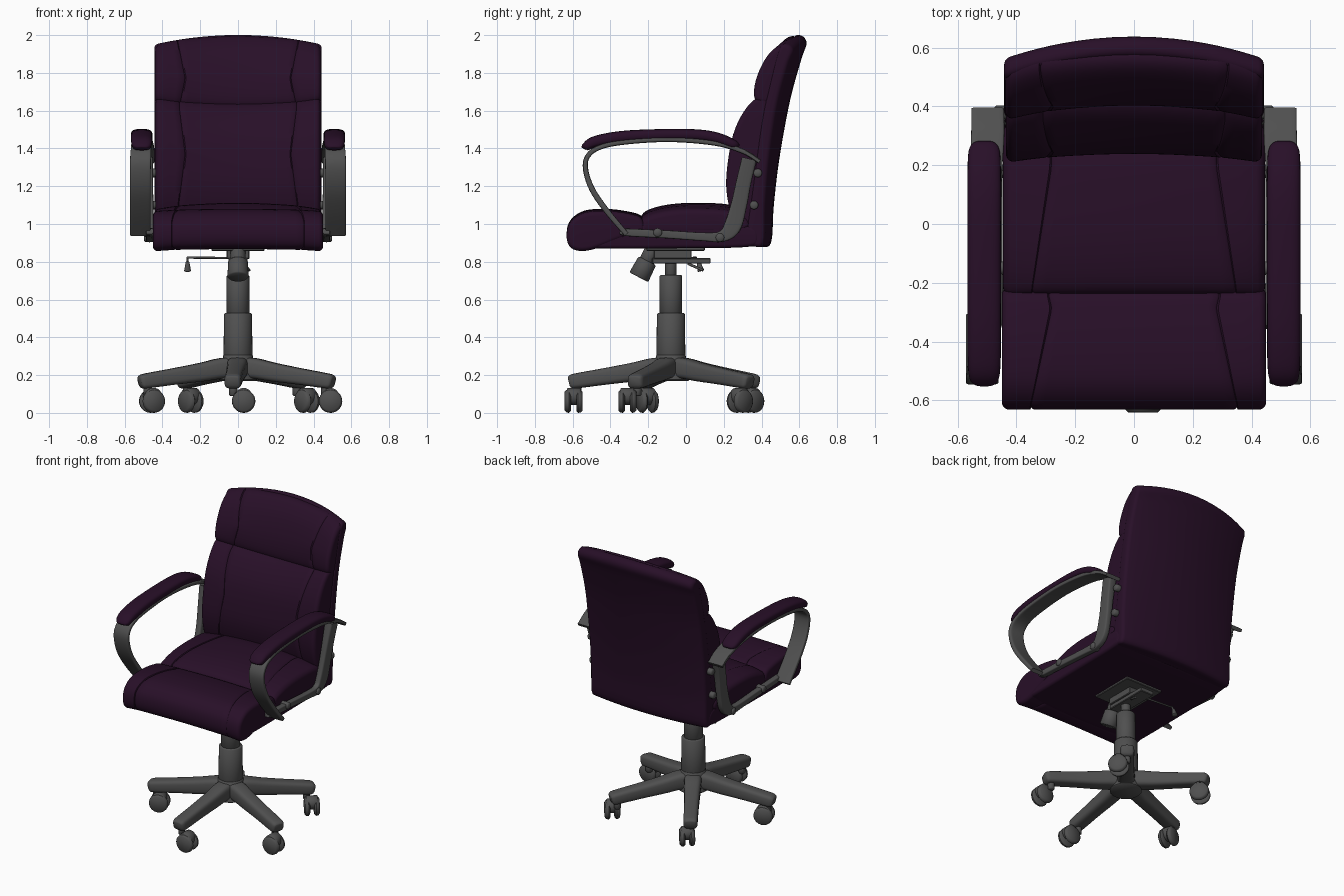
import bpy, bmesh, math
from mathutils import Vector

if "Cube" in bpy.data.objects:
    bpy.data.objects.remove(bpy.data.objects["Cube"])

def material(name, rgb):
    m = bpy.data.materials.new(name)
    m.diffuse_color = (*rgb, 1)
    m.use_nodes = True
    m.node_tree.nodes["Principled BSDF"].inputs["Base Color"].default_value = m.diffuse_color
    return m

PURPLE = material("dark_purple_leather", (0.021, 0.0048, 0.021))
GREY = material("dark_grey_plastic", (0.08, 0.08, 0.08))

def clamp(v):
    return max(0.0, min(1.0, v))

def finish(name, bm, mat, angle=40):
    bmesh.ops.recalc_face_normals(bm, faces=bm.faces)
    me = bpy.data.meshes.new(name)
    bm.to_mesh(me)
    bm.free()
    me.materials.append(mat)
    ob = bpy.data.objects.new(name, me)
    bpy.context.collection.objects.link(ob)
    bpy.ops.object.select_all(action='DESELECT')
    ob.select_set(True)
    bpy.context.view_layer.objects.active = ob
    bpy.ops.object.shade_smooth_by_angle(angle=math.radians(angle))
    return ob

def loft(name, rings, mat, angle=40):
    bm = bmesh.new()
    vs = [[bm.verts.new(p) for p in r] for r in rings]
    n = len(vs[0])
    for a, b in zip(vs, vs[1:]):
        for i in range(n):
            bm.faces.new((a[i], a[(i + 1) % n], b[(i + 1) % n], b[i]))
    bm.faces.new(vs[0])
    bm.faces.new(vs[-1])
    return finish(name, bm, mat, angle)

def smooth(pts, n=6, closed=False):
    """Catmull-Rom through points of any dimension."""
    k, out = len(pts), []
    get = (lambda i: pts[i % k]) if closed else (lambda i: pts[max(0, min(k - 1, i))])
    for i in range(k if closed else k - 1):
        p0, p1, p2, p3 = (get(i + j) for j in (-1, 0, 1, 2))
        for s in range(n):
            t = s / n
            out.append(tuple(0.5 * (2*b + (c - a)*t + (2*a - 5*b + 4*c - d)*t*t + (3*b - a - 3*c + d)*t**3)
                             for a, b, c, d in zip(p0, p1, p2, p3)))
    return out if closed else out + [tuple(pts[-1])]

def cushion(name, profile, hw, warp, r=0.03, seam=0.0, slant=None):
    """Side profile (y, z) run across x, with rounded ends and stitched grooves."""
    P = smooth(profile, 5, True)
    n = len(P)
    area = sum(P[i][0]*P[(i+1) % n][1] - P[(i+1) % n][0]*P[i][1] for i in range(n))
    sg = 1 if area > 0 else -1
    N = []
    for i in range(n):
        dy, dz = P[(i+1) % n][0] - P[i-1][0], P[(i+1) % n][1] - P[i-1][1]
        l = math.hypot(dy, dz) or 1
        N.append((-dz / l * sg, dy / l * sg))
    half = [(x, 0) for x in (0.07, 0.14, 0.2, 0.25, 0.274)] + [(0.28, seam)]
    half += [(x, 0) for x in (0.286, 0.32, 0.36)]
    for k in range(6):
        a = math.radians(18 * k)
        half.append((hw - r + r*math.sin(a), r*(1 - math.cos(a))))
    secs = [(-x, d) for x, d in reversed(half)] + [(0, 0)] + half
    rings = []
    for x, d in secs:
        ring = []
        for (y, z), (ny, nz) in zip(P, N):
            y2, z2 = y + ny*d, z + nz*d
            xx = x
            if slant:
                w = clamp(1 - abs(abs(x) - 0.28) / 0.15)
                xx += math.copysign(slant(y, z) * w, x) if x else 0
            ring.append((xx, *warp((x / hw)**2, y2, z2)))
        rings.append(ring)
    return loft(name, rings, PURPLE, 50)

def sweep(name, pts, mat, power=2.0, side=1, n=6, place=None):
    """Path points are (y, z, x centre, width in x, thickness)."""
    path = smooth(pts, n)
    rings = []
    for i, (y, z, xc, w, t) in enumerate(path):
        a, b = path[max(i-1, 0)], path[min(i+1, len(path)-1)]
        d = Vector((b[0] - a[0], b[1] - a[1])).normalized()
        ring = []
        for k in range(24):
            c, s = math.cos(k*math.pi/12), math.sin(k*math.pi/12)
            u = math.copysign(abs(c)**(2/power), c) * w / 2
            v = math.copysign(abs(s)**(2/power), s) * t / 2
            p = Vector((side*(xc + u), y - d.y*v, z + d.x*v))
            ring.append(place(p) if place else p)
        rings.append(ring)
    return loft(name, rings, mat)

def rod(name, p, q, r1, r2=None, mat=GREY, seg=28, bevel=0.006):
    p, q = Vector(p), Vector(q)
    r2 = r1 if r2 is None else r2
    rot = (q - p).to_track_quat('Z', 'Y')
    L = (q - p).length
    rings = [[p + rot @ Vector((r*math.cos(2*math.pi*k/seg), r*math.sin(2*math.pi*k/seg), h)) for k in range(seg)]
             for r, h in ((r1 - bevel, 0), (r1, bevel), (r2, L - bevel), (r2 - bevel, L))]
    return loft(name, rings, mat, 50)

def box(name, lo, hi, mat=GREY):
    bm = bmesh.new()
    bmesh.ops.create_cube(bm, size=1)
    for v in bm.verts:
        v.co = Vector([(a + b)/2 + c*(b - a) for a, b, c in zip(lo, hi, v.co)])
    bmesh.ops.bevel(bm, geom=bm.edges[:], offset=0.004, segments=1, affect='EDGES')
    return finish(name, bm, mat, 30)

# Backrest: outer shell, lower cushion, head cushion
cushion("back_shell",
        [(.45, .9), (.465, 1.1), (.495, 1.35), (.55, 1.65), (.61, 1.87), (.638, 1.955), (.615, 1.995), (.57, 1.985),
         (.53, 1.85), (.46, 1.55), (.40, 1.2), (.365, 1.0), (.345, .9), (.39, .882)],
        .442, lambda s, y, z: (y - s*(.04 + .035*clamp(z - .9)), z - .05*s*clamp((z - 1.6)/.4)), r=.02)
cushion("back_cushion",
        [(.40, 1.63), (.33, 1.56), (.275, 1.45), (.245, 1.3), (.24, 1.18), (.265, 1.06), (.32, .97),
         (.41, .95), (.44, 1.2), (.49, 1.5), (.47, 1.63)],
        .436, lambda s, y, z: (y - .03*s, z + .04*s*clamp((z - 1.2)/.4)), seam=.007,
        slant=lambda y, z: -.04 + .07*clamp((z - 1.05)/.55))
cushion("head_cushion",
        [(.58, 1.992), (.53, 1.982), (.47, 1.91), (.425, 1.8), (.405, 1.7), (.41, 1.63), (.45, 1.60),
         (.5, 1.62), (.56, 1.8), (.61, 1.95)],
        .438, lambda s, y, z: (y - .05*s, z + s*(.04 - .09*clamp((z - 1.6)/.4))), seam=.007,
        slant=lambda y, z: -.03 + .07*clamp((z - 1.6)/.4))

# Seat: base, front roll, rear cushion
cushion("seat_base",
        [(-.5, .872), (-.55, .9), (-.55, .96), (-.4, 1.0), (.2, 1.0), (.36, .98), (.38, .9), (.3, .877), (0, .872)],
        .445, lambda s, y, z: (y, z), r=.02)
cushion("seat_front_roll",
        [(-.632, .95), (-.612, 1.02), (-.54, 1.07), (-.42, 1.08), (-.3, 1.065), (-.235, 1.04), (-.225, .97),
         (-.35, .93), (-.48, .88), (-.56, .868), (-.615, .89)],
        .45, lambda s, y, z: (y, z - .012*s), r=.025, seam=.007,
        slant=lambda y, z: -.01 + .08*clamp((-.24 - y)/.38))
cushion("seat_rear_cushion",
        [(-.24, 1.03), (-.2, 1.075), (-.08, 1.105), (.08, 1.112), (.24, 1.10), (.33, 1.05), (.3, .97), (0, .95), (-.22, .96)],
        .446, lambda s, y, z: (y, z - .035*s*clamp((z - .95)/.12)), seam=.007,
        slant=lambda y, z: .065*clamp((.2 - y)/.42))

# Armrests, mirrored
for side, tag in ((1, "right"), (-1, "left")):
    sweep("arm_pad_" + tag,
          [(-.542, 1.398, .51, .05, .02), (-.53, 1.41, .51, .095, .045), (-.47, 1.438, .51, .112, .062),
           (-.3, 1.465, .51, .114, .062), (0, 1.473, .51, .114, .06), (.15, 1.458, .51, .114, .06),
           (.25, 1.422, .51, .105, .05), (.275, 1.405, .51, .06, .025)], PURPLE, 2.8, side)
    sweep("arm_loop_" + tag,
          [(.39, 1.33, .498, .11, .024), (.3, 1.385, .498, .113, .026), (.15, 1.428, .505, .11, .026),
           (-.1, 1.447, .51, .108, .026), (-.35, 1.43, .51, .108, .026), (-.47, 1.4, .513, .108, .026),
           (-.525, 1.35, .516, .11, .026), (-.53, 1.28, .517, .11, .028), (-.495, 1.18, .517, .11, .03),
           (-.42, 1.07, .517, .11, .03), (-.315, .945, .517, .11, .026)], GREY, 6, side)
    sweep("arm_bracket_" + tag,
          [(-.35, .962, .468, .035, .03), (-.3, .955, .468, .04, .04), (-.1, .945, .468, .04, .042),
           (.1, .932, .468, .04, .045), (.19, .935, .468, .04, .06), (.245, .985, .468, .042, .09),
           (.28, 1.1, .47, .045, .085), (.305, 1.22, .475, .05, .08), (.335, 1.345, .48, .06, .08)], GREY, 5, side)
    for i, (y, z, x) in enumerate(((.38, 1.27, .475), (.36, 1.1, .475), (-.15, .955, .498), (.18, .928, .498))):
        rod(f"arm_bolt_{tag}_{i}", (side*.42, y, z), (side*x, y, z), .023, seg=16)

# Gas column and hub
HY = -.08
rod("hub", (0, HY, .17), (0, HY, .31), .1, .078)
rod("column_lower", (0, HY, .2), (0, HY, .528), .078, .074)
rod("column_middle", (0, HY, .5), (0, HY, .73), .06)
rod("column_piston", (0, HY, .7), (0, HY, .86), .03)

# Tilt mechanism under the seat
box("mount_plate", (-.14, -.21, .858), (.14, .1, .878))
box("mechanism_body", (-.06, -.17, .815), (.06, .03, .862))
box("mechanism_plate", (-.05, -.18, .79), (.05, .13, .82))
rod("tension_knob_neck", (0, -.175, .87), (0, -.215, .79), .04)
rod("tension_knob", (0, -.205, .805), (0, -.25, .718), .052, .056)
rod("lever_rod", (0, .03, .82), (-.27, .05, .822), .006, seg=10, bevel=.001)
rod("lever_stem", (-.267, .05, .825), (-.267, .07, .79), .006, seg=10, bevel=.001)
rod("lever_handle", (-.267, .066, .8), (-.267, .08, .75), .01, .018, seg=14, bevel=.003)
rod("tilt_lever", (.03, .01, .79), (.06, .09, .755), .007, seg=10, bevel=.001)

# Five legs with castor stems
for i in range(5):
    ang = math.radians(72*i - 3)
    ca, sa = math.cos(ang), math.sin(ang)
    place = lambda p: Vector((p.x*ca - p.y*sa, p.x*sa + p.y*ca + HY, p.z))
    sweep(f"base_leg_{i}",
          [(0, .235, 0, .11, .12), (-.09, .236, 0, .11, .11), (-.2, .216, 0, .1, .1), (-.35, .193, 0, .092, .088),
           (-.5, .17, 0, .09, .08), (-.53, .166, 0, .082, .07), (-.54, .164, 0, .065, .05)],
          GREY, 3.5, 1, 4, place)
    e = place(Vector((0, -.495, 0)))
    rod(f"castor_stem_{i}", (e.x, e.y, .09), (e.x, e.y, .15), .022, seg=16)

# Twin-wheel castors: position and axle direction
for i, (x, y, deg) in enumerate(((.03, -.595, 90), (.49, -.31, 90), (.365, .285, 40), (-.25, .345, 40), (-.455, -.205, 110))):
    c = Vector((x, y, .062))
    d = Vector((math.cos(math.radians(deg)), math.sin(math.radians(deg)), 0))
    for s in (-1, 1):
        rod(f"castor_wheel_{i}_{'a' if s < 0 else 'b'}", c + d*s*.014, c + d*s*.047, .062, .06, bevel=.01)
    h = c + Vector((0, 0, .025))
    rod(f"castor_hood_{i}", h - d*.036, h + d*.036, .045, bevel=.004)
